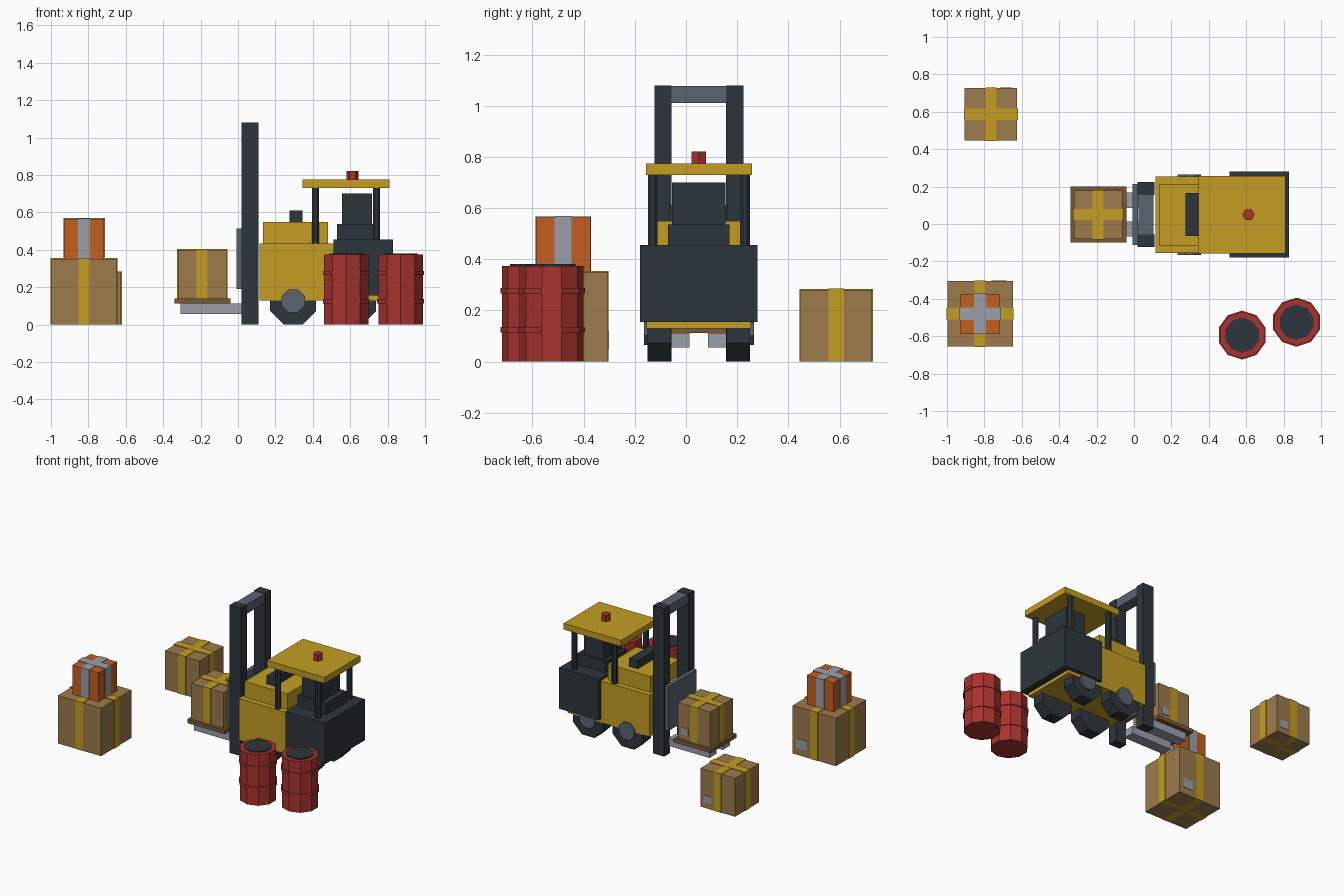
import bpy, bmesh, math
from mathutils import Matrix

if "Cube" in bpy.data.objects:
    bpy.data.objects.remove(bpy.data.objects["Cube"], do_unlink=True)


def material(name, hex_code):
    def linear(c):
        return c / 12.92 if c <= 0.04045 else ((c + 0.055) / 1.055) ** 2.4
    rgb = [linear(int(hex_code[i:i + 2], 16) / 255) for i in (0, 2, 4)]
    m = bpy.data.materials.new(name)
    m.use_nodes = True
    m.diffuse_color = (*rgb, 1)
    bsdf = m.node_tree.nodes["Principled BSDF"]
    bsdf.inputs["Base Color"].default_value = (*rgb, 1)
    bsdf.inputs["Roughness"].default_value = 0.8
    return m


YELLOW = material("machine_yellow", "C49E22")
DARK = material("charcoal", "2D363C")
SLATE = material("slate_steel", "5C6470")
STEEL = material("light_steel", "9AA0AA")
CARD = material("cardboard", "9C7B4C")
ORANGE = material("orange_card", "C46020")
WOOD = material("pallet_wood", "7A5A34")
RED = material("drum_red", "A8332E")


def finish(bm, name, mat):
    mesh = bpy.data.meshes.new(name)
    bmesh.ops.recalc_face_normals(bm, faces=bm.faces)
    bm.to_mesh(mesh)
    bm.free()
    mesh.materials.append(mat)
    ob = bpy.data.objects.new(name, mesh)
    bpy.context.collection.objects.link(ob)
    return ob


def box(name, mat, x, y, z):
    """Box from (min, max) ranges on each axis."""
    bm = bmesh.new()
    bmesh.ops.create_cube(bm, size=1)
    for v in bm.verts:
        v.co = [r[0] if c < 0 else r[1] for c, r in zip(v.co, (x, y, z))]
    return finish(bm, name, mat)


def prism(name, mat, center, radius, depth, sides, turn=0.0, axis="Z"):
    """Regular prism; turn is the rotation about its axis in degrees."""
    bm = bmesh.new()
    bmesh.ops.create_cone(bm, cap_ends=True, segments=sides, radius1=radius,
                          radius2=radius, depth=depth)
    rot = Matrix.Rotation(math.radians(turn), 4, "Z")
    if axis == "Y":
        rot = Matrix.Rotation(math.pi / 2, 4, "X") @ rot
    bmesh.ops.transform(bm, matrix=Matrix.Translation(center) @ rot, verts=bm.verts)
    return finish(bm, name, mat)


def span(c, half):
    return (c - half, c + half)


MID = 0.05  # centre line of the truck


def across(half):
    return span(MID, half)


# Truck body, hood and counterweight
box("body", YELLOW, (0.115, 0.78), across(0.205), (0.13, 0.435))
box("hood", YELLOW, (0.135, 0.48), across(0.165), (0.43, 0.55))
box("dashboard", DARK, (0.275, 0.345), across(0.115), (0.545, 0.61))
box("counterweight", DARK, (0.51, 0.83), across(0.23), (0.155, 0.455))
box("seat", DARK, (0.53, 0.76), across(0.12), (0.45, 0.537))
box("seat_back", DARK, (0.557, 0.717), across(0.105), (0.53, 0.70))

# Roof, its posts and the beacon
box("roof", YELLOW, (0.345, 0.81), across(0.207), (0.73, 0.775))
prism("beacon", RED, (0.612, MID, 0.796), 0.033, 0.05, 6, 30)

# Mast, carriage and forks
box("mast_crossbar", SLATE, (0.025, 0.105), across(0.12), (1.01, 1.077))
box("carriage", SLATE, (-0.007, 0.022), across(0.163), (0.19, 0.515))

# Parts repeated on both sides of the truck
for side, s in (("left", 1), ("right", -1)):
    box(f"mast_rail_{side}", DARK, (0.02, 0.11), span(MID + s * 0.14, 0.034), (0, 1.08))
    box(f"fork_{side}", STEEL, (-0.307, 0.025), span(MID + s * 0.077, 0.041), (0.056, 0.112))
    for end, x in (("front", 0.415), ("rear", 0.74)):
        prism(f"{end}_post_{side}", DARK, (x, MID + s * 0.18, 0.585), 0.021, 0.31, 8, 22.5)
    for end, x in (("front", 0.295), ("rear", 0.615)):
        prism(f"{end}_wheel_{side}", DARK, (x, MID + s * 0.154, 0.123), 0.133, 0.092, 8, 22.5, "Y")
        prism(f"{end}_hub_{side}", SLATE, (x, MID + s * 0.165, 0.127), 0.067, 0.1, 8, 22.5, "Y")


# Cartons with crossing tape bands and a label on the back
def carton(name, mat, tape, x, y, z, size, tape_width, label=True):
    h, t, w = size / 2, 0.005, tape_width / 2
    top = z + size
    box(name, mat, span(x, h), span(y, h), (z, top))
    box(f"{name}_tape_across", tape, span(x, h + t), span(y, w), (z, top + t))
    box(f"{name}_tape_along", tape, span(x, w), span(y, h + t * 0.6), (z, top + t * 0.8))
    if label:
        box(f"{name}_label", STEEL, span(x + size * 0.29, size * 0.115),
            (y + h - 0.002, y + h + 0.004), span(z + size * 0.24, size * 0.1))


box("pallet", WOOD, span(-0.19, 0.15), across(0.15), (0.112, 0.14))
carton("pallet_carton", CARD, YELLOW, -0.192, MID, 0.14, 0.26, 0.058)
carton("back_carton", CARD, YELLOW, -0.765, 0.587, 0, 0.28, 0.06)
carton("large_carton", CARD, YELLOW, -0.823, -0.48, 0, 0.35, 0.06)
carton("small_carton", ORANGE, STEEL, -0.823, -0.48, 0.352, 0.212, 0.066, False)


# Drums with two hoops and a dark lid
def drum(name, x, y):
    prism(name, RED, (x, y, 0.187), 0.125, 0.374, 10, 0)
    for level, z in (("lower", 0.125), ("upper", 0.277)):
        prism(f"{name}_{level}_hoop", RED, (x, y, z), 0.131, 0.022, 10, 0)
    prism(f"{name}_lid", DARK, (x, y, 0.376), 0.094, 0.01, 10, 0)


drum("near_drum", 0.578, -0.594)
drum("far_drum", 0.869, -0.525)
